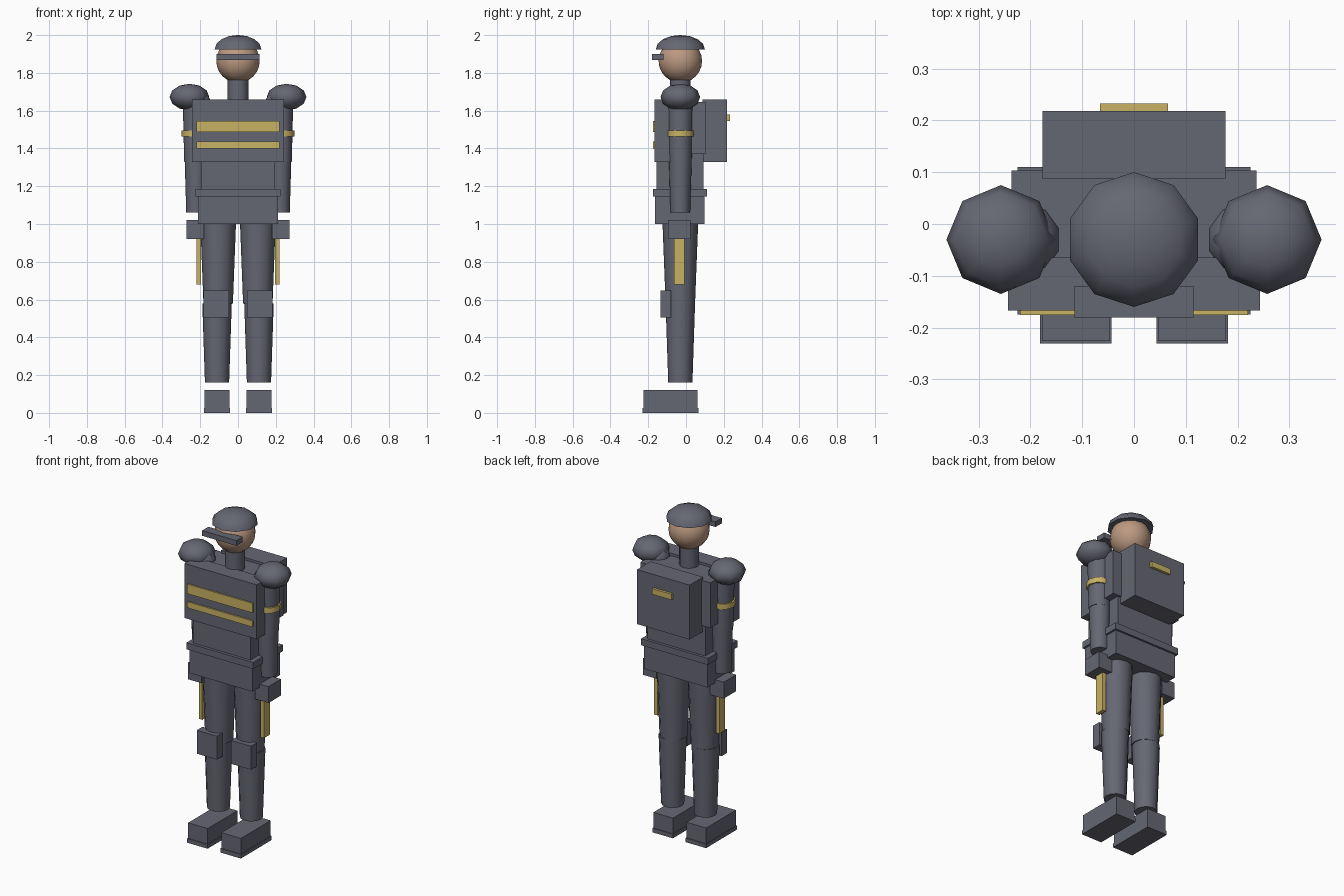
import bpy, math
from mathutils import Vector

if "Cube" in bpy.data.objects:
    bpy.data.objects.remove(bpy.data.objects["Cube"], do_unlink=True)


def material(name, rgb):
    m = bpy.data.materials.new(name)
    m.use_nodes = True
    m.diffuse_color = (*rgb, 1)
    m.node_tree.nodes["Principled BSDF"].inputs["Base Color"].default_value = (*rgb, 1)
    return m


GRAY = material("slate_gray", (0.13, 0.135, 0.17))
YELLOW = material("dull_yellow", (0.58, 0.45, 0.13))
SKIN = material("skin", (0.50, 0.32, 0.22))
Y = -0.03  # body centre line


def finish(name, mat, smooth=False):
    ob = bpy.context.object
    ob.name = name
    ob.data.materials.append(mat)
    if smooth:
        bpy.ops.object.shade_smooth_by_angle(angle=math.radians(50))
    return ob


def box(name, x, y, z, mat=GRAY):
    lo, hi = Vector((x[0], y[0], z[0])), Vector((x[1], y[1], z[1]))
    bpy.ops.mesh.primitive_cube_add(size=1, location=(lo + hi) / 2)
    ob = finish(name, mat)
    for v in ob.data.vertices:
        v.co *= hi - lo
    return ob


def tube(name, x, z, r, mat=GRAY, sides=12):
    """Upright tapered tube: z and r are (bottom, top)."""
    bpy.ops.mesh.primitive_cone_add(vertices=sides, radius1=r[0], radius2=r[1],
                                    depth=z[1] - z[0], location=(x, Y, sum(z) / 2))
    return finish(name, mat, True)


def ball(name, x, z, r, mat=GRAY, squash=1, sides=16, rings=8, dome=False):
    bpy.ops.mesh.primitive_uv_sphere_add(segments=sides, ring_count=rings, radius=r,
                                         location=(x, Y, z))
    ob = finish(name, mat)
    for v in ob.data.vertices:
        v.co.z *= squash
        if dome:
            v.co.z = max(v.co.z, 0)
            if v.co.z == 0:  # flat underside collapses to the rim plane
                v.co.z = 0
    bpy.ops.object.shade_smooth_by_angle(angle=math.radians(50))
    return ob


# Head, helmet and visor
ball("head", 0, 1.863, 0.115, SKIN, sides=16, rings=12)
ball("helmet", 0, 1.925, 0.13, squash=0.58, sides=10, rings=8, dome=True)
box("visor", (-0.115, 0.115), (-0.18, -0.12), (1.868, 1.9))
tube("neck", 0, (1.62, 1.78), (0.055, 0.055))

# Torso, vest, belt and pelvis
box("waist", (-0.195, 0.195), (-0.157, 0.093), (1.15, 1.6))
box("vest_front", (-0.243, 0.243), (-0.167, -0.065), (1.328, 1.66))
box("vest_back", (-0.236, 0.236), (-0.066, 0.103), (1.37, 1.645))
box("belt", (-0.225, 0.225), (-0.175, 0.11), (1.145, 1.185))
box("pelvis", (-0.213, 0.213), (-0.165, 0.098), (1.0, 1.16))
box("vest_stripe_upper", (-0.22, 0.22), (-0.176, -0.167), (1.486, 1.544), YELLOW)
box("vest_stripe_lower", (-0.22, 0.22), (-0.176, -0.167), (1.4, 1.437), YELLOW)

# Backpack
box("backpack", (-0.177, 0.177), (0.088, 0.218), (1.328, 1.66))
box("backpack_tag", (-0.066, 0.066), (0.218, 0.233), (1.545, 1.58), YELLOW)

# Limbs, one set per side
for side, s in (("left", 1), ("right", -1)):
    def span(a, b):
        return sorted((s * a, s * b))

    # Arm
    ball(f"{side}_shoulder_pad", s * 0.257, 1.672, 0.105, squash=0.67, sides=8, rings=6)
    ball(f"{side}_shoulder_joint", s * 0.212, 1.635, 0.072, sides=10, rings=8)
    tube(f"{side}_upper_arm", s * 0.225, (1.33, 1.64), (0.06, 0.067))
    tube(f"{side}_forearm", s * 0.222, (1.06, 1.33), (0.052, 0.06))
    tube(f"{side}_arm_band", s * 0.228, (1.462, 1.495), (0.072, 0.072), YELLOW, 8)
    box(f"{side}_hand", span(0.18, 0.272), (-0.095, 0.025), (0.92, 1.02))

    # Leg
    tube(f"{side}_thigh", s * 0.105, (0.58, 1.02), (0.078, 0.095))
    tube(f"{side}_shin", s * 0.111, (0.16, 0.58), (0.064, 0.078))
    box(f"{side}_knee_pad", span(0.048, 0.183), (-0.135, -0.08), (0.505, 0.648))
    box(f"{side}_thigh_stripe", span(0.197, 0.22), (-0.063, -0.007), (0.68, 0.95), YELLOW)
    box(f"{side}_boot", span(0.046, 0.178), (-0.226, 0.06), (0.02, 0.12))
    box(f"{side}_sole", span(0.043, 0.181), (-0.231, 0.065), (0, 0.025))
